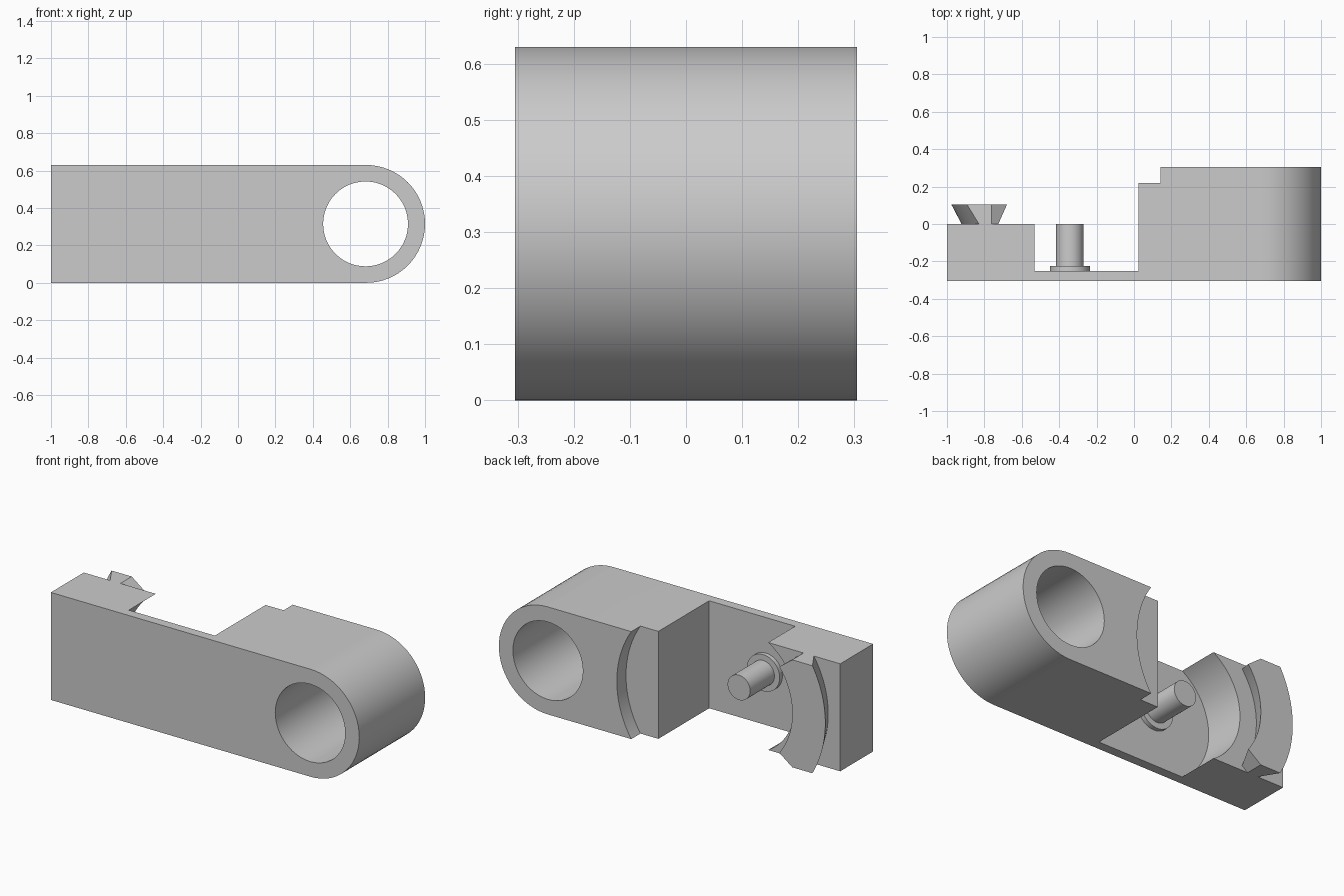
import bpy, bmesh
from math import sin, cos, radians, pi

if "Cube" in bpy.data.objects:
    bpy.data.objects.remove(bpy.data.objects["Cube"], do_unlink=True)

# Shared dimensions
H = 0.63
MID = H / 2
PIN_X = -0.343
EYE_X = 0.685
FRONT, BACK = -0.305, 0.305
FLOOR = -0.25

grey = bpy.data.materials.new("light grey")
grey.use_nodes = True
colour = (0.6, 0.6, 0.6, 1)
grey.diffuse_color = colour
grey.node_tree.nodes["Principled BSDF"].inputs["Base Color"].default_value = colour


def arc(cx, r, start, end, steps):
    """Points of an arc in the xz plane, angles in degrees."""
    angles = [radians(start + (end - start) * i / steps) for i in range(steps + 1)]
    return [(cx + r * cos(a), MID + r * sin(a)) for a in angles]


def circle(cx, r, steps=48):
    return arc(cx, r, 0, 360, steps)[:-1]


def finish(name, bm):
    bmesh.ops.recalc_face_normals(bm, faces=bm.faces)
    mesh = bpy.data.meshes.new(name)
    bm.to_mesh(mesh)
    bm.free()
    mesh.materials.append(grey)
    obj = bpy.data.objects.new(name, mesh)
    bpy.context.collection.objects.link(obj)
    return obj


def prism(name, outline, y0, y1):
    """Extrude an xz outline from y0 to y1."""
    bm = bmesh.new()
    face = bm.faces.new([bm.verts.new((x, y0, z)) for x, z in outline])
    new = bmesh.ops.extrude_face_region(bm, geom=[face])["geom"]
    verts = [v for v in new if isinstance(v, bmesh.types.BMVert)]
    bmesh.ops.translate(bm, verts=verts, vec=(0, y1 - y0, 0))
    return finish(name, bm)


def box_outline(x0, x1, z0, z1):
    return [(x0, z0), (x1, z0), (x1, z1), (x0, z1)]


def activate(obj):
    bpy.ops.object.select_all(action="DESELECT")
    obj.select_set(True)
    bpy.context.view_layer.objects.active = obj


def boolean(obj, tool, operation="DIFFERENCE"):
    tool.hide_render = True
    mod = obj.modifiers.new("cut", "BOOLEAN")
    mod.object, mod.operation, mod.solver = tool, operation, "EXACT"
    activate(obj)
    bpy.ops.object.modifier_apply(modifier=mod.name)
    bpy.data.objects.remove(tool, do_unlink=True)


def smooth(obj):
    activate(obj)
    bpy.ops.object.shade_smooth_by_angle(angle=radians(30))


# Link body: a bar with one rounded end
body = prism("link_body", [(-1, H), (-1, 0)] + arc(EYE_X, MID, -90, 90, 32), FRONT, BACK)

# Through hole in the rounded end
boolean(body, prism("hole_cutter", circle(EYE_X - 0.003, 0.227), -1, 1))

# Pocket: round on the outer side, flat on the inner side
pocket = arc(PIN_X, 0.368, 118, 242, 32) + [(0.025, -0.05), (0.025, H + 0.05)]
boolean(body, prism("pocket_cutter", pocket, FLOOR, 1))

# Lower the end block to the middle plane
boolean(body, prism("block_cutter", box_outline(-1.1, -0.4, -0.1, H + 0.1), 0, 1))

# Curved step on the back of the thick half
boolean(body, prism("step_cutter", circle(PIN_X, 0.578, 96), 0.22, 1))
smooth(body)

# Curved dovetail rail: a flared section swept around the pin axis
section = [(0.478, 0), (0.579, 0), (0.634, 0.105), (0.42, 0.105)]
steps, spread = 32, radians(36.9)
bm = bmesh.new()
rings = []
for i in range(steps + 1):
    a = pi - spread + 2 * spread * i / steps
    rings.append([bm.verts.new((PIN_X + r * cos(a), y, MID + r * sin(a))) for r, y in section])
for a, b in zip(rings, rings[1:]):
    for j in range(4):
        k = (j + 1) % 4
        bm.faces.new((a[j], a[k], b[k], b[j]))
bm.faces.new(rings[0])
bm.faces.new(rings[-1])
rail = finish("dovetail_rail", bm)
boolean(rail, prism("rail_trim", box_outline(-2, 0, 0, H), -1, 1), "INTERSECT")
smooth(rail)

# Pivot pin with its collar
smooth(prism("pivot_pin", circle(PIN_X, 0.073), FLOOR, 0))
smooth(prism("pin_collar", circle(PIN_X, 0.107), FLOOR, -0.225))
